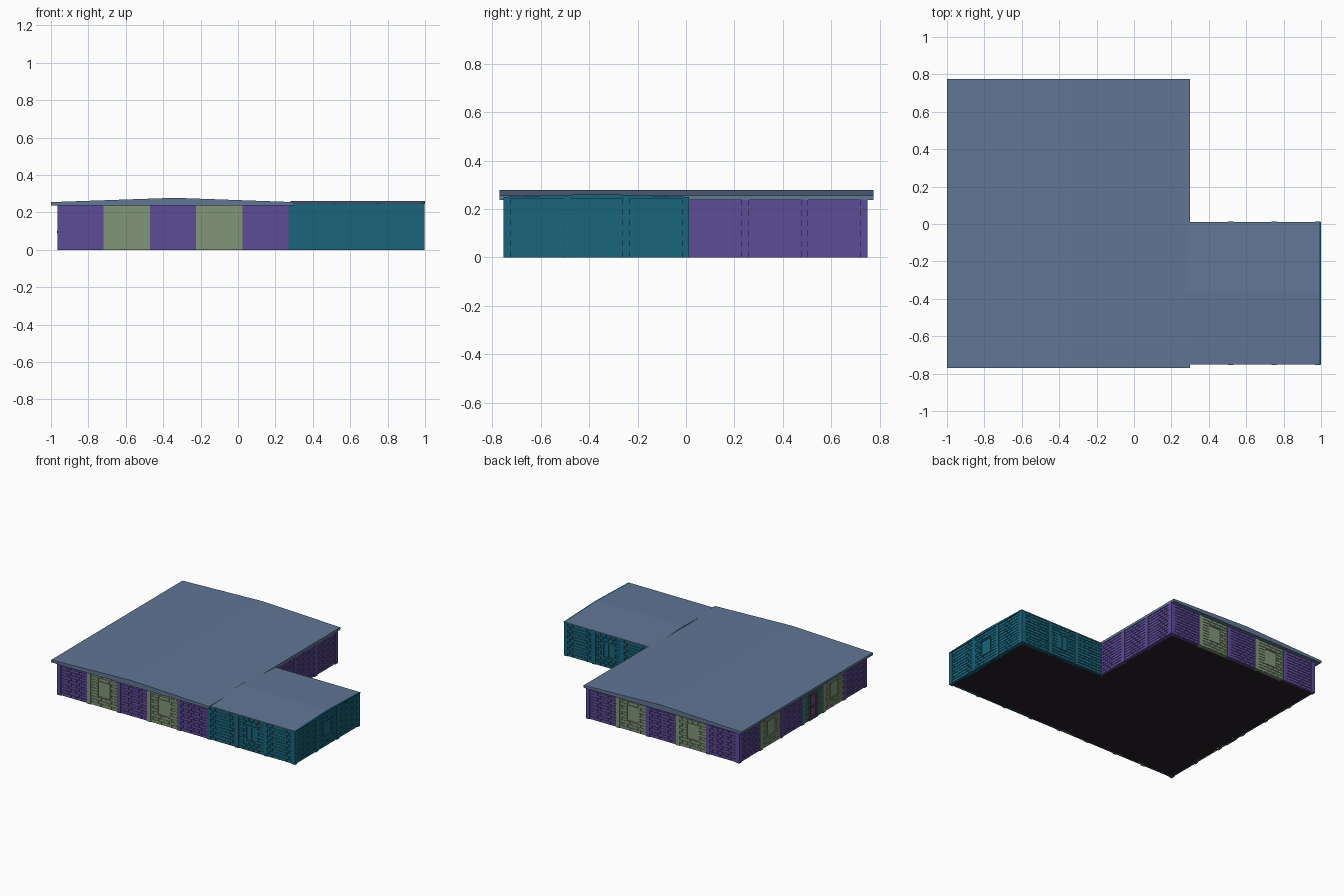
import bpy, bmesh
from math import atan2
from mathutils import Vector, Matrix

if "Cube" in bpy.data.objects:
    bpy.data.objects.remove(bpy.data.objects["Cube"])


def material(name, rgb):
    m = bpy.data.materials.new(name)
    m.diffuse_color = (*rgb, 1)
    m.use_nodes = True
    m.node_tree.nodes["Principled BSDF"].inputs["Base Color"].default_value = m.diffuse_color
    return m


PURPLE = material("purple_brick", (0.11, 0.07, 0.31))
GREEN = material("sage_brick", (0.22, 0.30, 0.19))
TEAL = material("teal_brick", (0.01, 0.13, 0.20))
BLUE = material("roof_blue", (0.12, 0.18, 0.30))
DARK = material("floor_dark", (0.02, 0.014, 0.022))
JADE = material("door_surround", (0.06, 0.19, 0.18))
PLUM = material("door_plum", (0.13, 0.07, 0.16))


def box(bm, lo, hi, slot=0):
    c = [(a + b) / 2 for a, b in zip(lo, hi)]
    s = [b - a for a, b in zip(lo, hi)]
    mat = Matrix.Translation(c) @ Matrix.Diagonal((*s, 1))
    for v in bmesh.ops.create_cube(bm, size=1, matrix=mat)["verts"]:
        for f in v.link_faces:
            f.material_index = slot


def finish(bm, name, mats):
    bmesh.ops.recalc_face_normals(bm, faces=bm.faces)
    me = bpy.data.meshes.new(name)
    bm.to_mesh(me)
    bm.free()
    ob = bpy.data.objects.new(name, me)
    for m in mats:
        me.materials.append(m)
    bpy.context.collection.objects.link(ob)
    return ob


def extrude_profile(name, pts, vec, mat):
    bm = bmesh.new()
    f = bm.faces.new([bm.verts.new(p) for p in pts])
    r = bmesh.ops.extrude_face_region(bm, geom=[f], use_keep_orig=True)
    verts = [g for g in r["geom"] if isinstance(g, bmesh.types.BMVert)]
    bmesh.ops.translate(bm, verts=verts, vec=vec)
    finish(bm, name, [mat])


def frame(bm, u0, u1, z0, z1, t=0.005, slot=0):
    # four bars around an opening; outward is -y
    for lo, hi in (((u0, z0), (u0 + t, z1)), ((u1 - t, z0), (u1, z1)),
                   ((u0, z0), (u1, z0 + t)), ((u0, z1 - t), (u1, z1))):
        box(bm, (lo[0], -0.014, lo[1]), (hi[0], -0.006, hi[1]), slot)


def panel(name, a, b, kind, mat, top):
    # local frame: x along the wall, -y outward
    a, b = Vector(a), Vector(b)
    L = (b - a).length
    m = L / 2
    bm = bmesh.new()
    hole = None
    if kind in ("window", "double"):
        w = 0.052 if kind == "window" else 0.048
        hole = (m - w, m + w, 0.07, 0.19)
    elif kind == "door":
        hole = (m - 0.05, m + 0.05, 0.0, 0.20)
    # post at the start, core wall and sill
    box(bm, (-0.015, -0.015, 0), (0.015, 0.015, top))
    u0, u1 = 0.015, L - 0.015
    if hole:
        h0, h1, z0, z1 = hole
        box(bm, (u0, -0.008, 0), (h0, 0.01, top))
        box(bm, (h1, -0.008, 0), (u1, 0.01, top))
        box(bm, (h0, -0.008, z1), (h1, 0.01, top))
        if z0 > 0:
            box(bm, (h0, -0.008, 0), (h1, 0.01, z0))
        frame(bm, h0, h1, z0, z1)
        if kind == "window":
            box(bm, (h0, -0.008, z0), (h1, 0.004, z1))
        elif kind == "double":
            frame(bm, h0 + 0.005, m, z0 + 0.005, z1 - 0.005, 0.004)
            frame(bm, m, h1 - 0.005, z0 + 0.005, z1 - 0.005, 0.004)
            box(bm, (h0, -0.008, z0), (h1, 0.004, z1))
        else:
            box(bm, (h0, -0.008, z0), (h1, 0.004, z1), 1)
            frame(bm, h0 + 0.012, h1 - 0.012, 0.02, 0.09, 0.004, 1)
            frame(bm, h0 + 0.012, h1 - 0.012, 0.10, 0.18, 0.004, 1)
            box(bm, (h1 - 0.011, -0.018, 0.09), (h1 - 0.006, -0.008, 0.10), 1)
    else:
        box(bm, (u0, -0.008, 0), (u1, 0.01, top))
    # staggered brick courses
    rows, per, gap = 11, 5, 0.0025
    rh, bw = (top - 0.008) / rows, (u1 - u0) / per
    for r in range(rows):
        zl, zh = 0.004 + r * rh + gap / 2, 0.004 + (r + 1) * rh - gap / 2
        for i in range(per + 1):
            s = u0 + (i - 0.5 * (r % 2)) * bw + gap / 2
            e = min(s + bw - gap, u1)
            s = max(s, u0)
            spans = [(s, e)]
            if hole and zh > hole[2] and zl < hole[3]:
                spans = [(s, min(e, hole[0])), (max(s, hole[1]), e)]
            for p, q in spans:
                if q - p > 0.004:
                    box(bm, (p, -0.0115, zl), (q, -0.007, zh))
    ob = finish(bm, name, [mat, PLUM])
    d = b - a
    ob.location = (a.x, a.y, 0)
    ob.rotation_euler.z = atan2(d.y, d.x)


def wall(name, a, b, codes, top=0.24):
    a, b = Vector(a), Vector(b)
    styles = {"P": ("plain", PURPLE), "G": ("window", GREEN), "T": ("plain", TEAL),
              "D": ("double", TEAL), "W": ("window", TEAL), "E": ("door", JADE)}
    n = len(codes)
    for i, c in enumerate(codes):
        panel(f"{name}_panel_{i + 1}", a.lerp(b, i / n), a.lerp(b, (i + 1) / n),
              *styles[c], top)


# walls, counter-clockwise round the L-shaped plan
X0, X1, X2, Y0, Y1, Y2 = -0.95, 0.285, 0.983, -0.738, -0.002, 0.735
wall("main_front", (X0, Y0), (X1, Y0), "PGPGP")
wall("wing_front", (X1, Y0), (X2, Y0), "TDT", 0.247)
wall("wing_end", (X2, Y0), (X2, Y1), "TWT", 0.247)
wall("wing_back", (X2, Y1), (X1, Y1), "TDT", 0.247)
wall("main_right", (X1, Y1), (X1, Y2), "PPP")
wall("main_back", (X1, Y2), (X0, Y2), "PGPGP")
wall("main_left", (X0, Y2), (X0, Y0), "PGPEGP")

# floor slab
extrude_profile("floor", [(X0, Y0, 0), (X2, Y0, 0), (X2, Y1, 0), (X1, Y1, 0),
                          (X1, Y2, 0), (X0, Y2, 0)], (0, 0, 0.006), DARK)

# main roof: low gable with the ridge along y
extrude_profile("main_roof", [(-1, -0.77, 0.237), (0.3, -0.77, 0.237), (0.3, -0.77, 0.255),
                              (-0.34, -0.77, 0.278), (-1, -0.77, 0.255)],
                (0, 1.545, 0), BLUE)


# wing roof: low gable with the ridge along x, closed by a teal gable
def gable(x):
    return [(x, -0.752, 0.244), (x, 0.012, 0.244), (x, 0.012, 0.25),
            (x, -0.37, 0.262), (x, -0.752, 0.25)]


extrude_profile("wing_roof", gable(0.28), (0.708, 0, 0), BLUE)
extrude_profile("wing_gable", gable(0.988), (0.012, 0, 0), TEAL)
